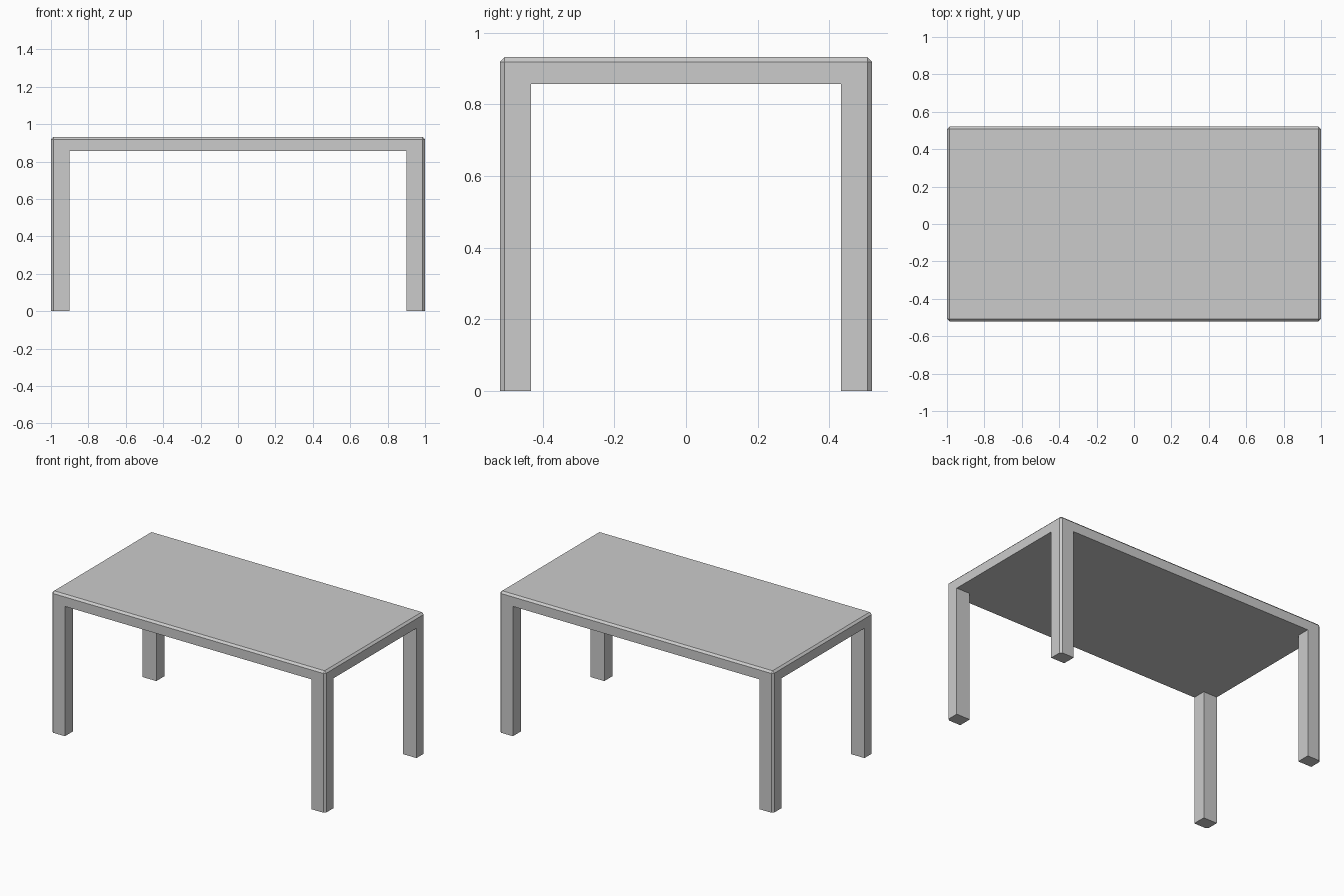
import bpy, bmesh, math

if "Cube" in bpy.data.objects:
    bpy.data.objects.remove(bpy.data.objects["Cube"])

HX, HY = 1.0, 0.52            # half size of the top
LX, LY = 0.10, 0.087          # leg cross-section
UNDER, TOP, CHAMFER = 0.857, 0.932, 0.013

bm = bmesh.new()

# Underside grid whose corner cells become the legs
xs = [-HX, -HX + LX, HX - LX, HX]
ys = [-HY, -HY + LY, HY - LY, HY]
v = [[bm.verts.new((x, y, UNDER)) for y in ys] for x in xs]
cells = {(i, j): bm.faces.new((v[i][j], v[i][j+1], v[i+1][j+1], v[i+1][j]))
         for i in range(3) for j in range(3)}


def extrude(faces, z, keep):
    out = bmesh.ops.extrude_face_region(bm, geom=faces, use_keep_orig=keep)["geom"]
    for g in out:
        if isinstance(g, bmesh.types.BMVert):
            g.co.z = z


# Tabletop slab
extrude(list(cells.values()), TOP, True)

# Four legs
for i in (0, 2):
    for j in (0, 2):
        f = cells[i, j]
        extrude([f], 0.0, False)
        if f.is_valid:
            bm.faces.remove(f)

# Merge flush faces into clean panels
bmesh.ops.recalc_face_normals(bm, faces=bm.faces)
bmesh.ops.dissolve_limit(bm, angle_limit=math.radians(1), verts=bm.verts, edges=bm.edges)


# Chamfer the top rim and the outer corner edges
def outer(e):
    a, b = (w.co for w in e.verts)
    rim = min(a.z, b.z) > TOP - 1e-4
    corner = all(abs(abs(p.x) - HX) < 1e-4 and abs(abs(p.y) - HY) < 1e-4 for p in (a, b))
    return rim or (corner and abs(a.z - b.z) > 0.1)


bmesh.ops.bevel(bm, geom=[e for e in bm.edges if outer(e)], offset=CHAMFER,
                offset_type='OFFSET', segments=1, profile=0.5, affect='EDGES')
bmesh.ops.recalc_face_normals(bm, faces=bm.faces)

mesh = bpy.data.meshes.new("table")
bm.to_mesh(mesh)
bm.free()
table = bpy.data.objects.new("table", mesh)
bpy.context.collection.objects.link(table)
